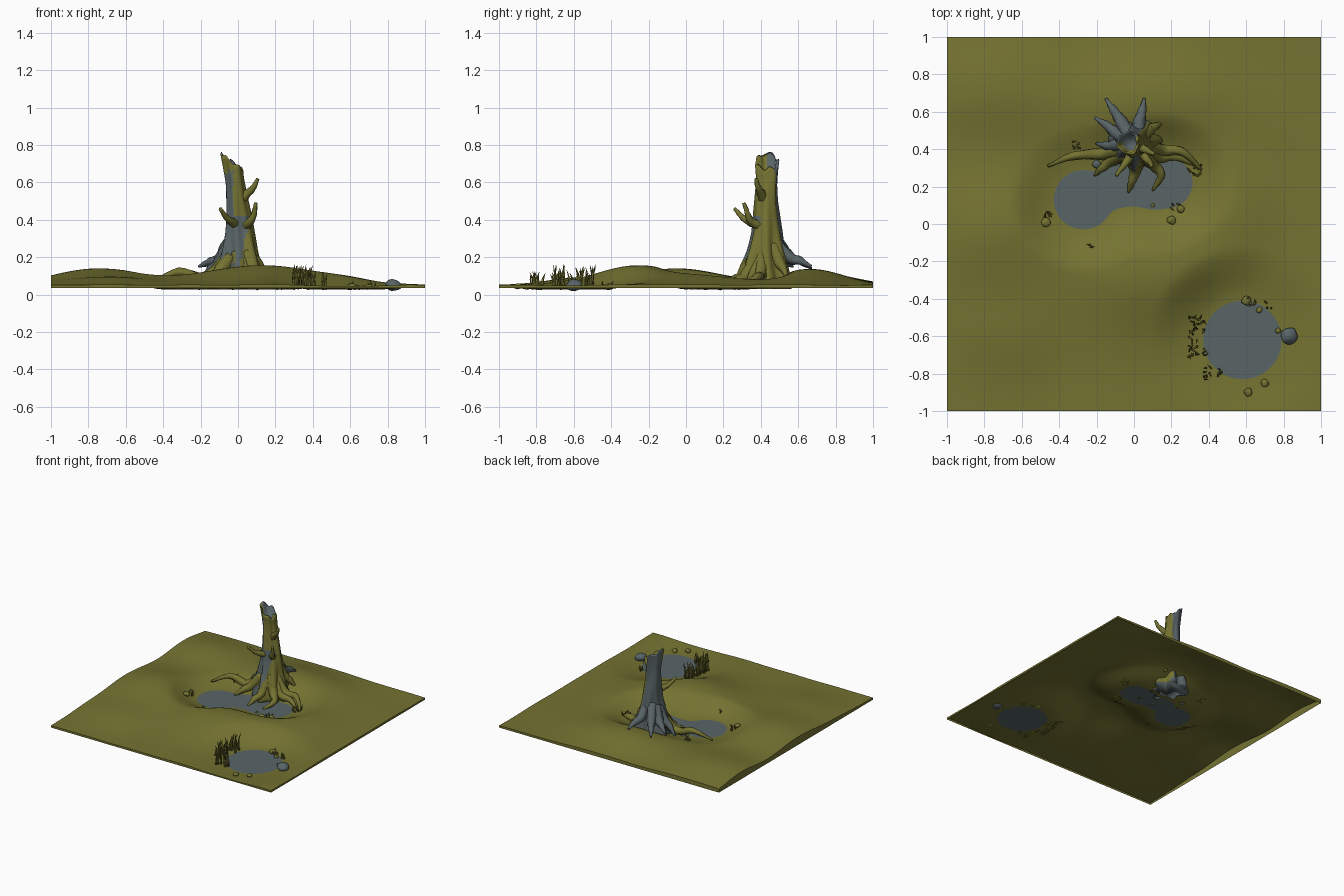
import bpy, bmesh, math, random
from mathutils import Vector, noise

if "Cube" in bpy.data.objects:
    bpy.data.objects.remove(bpy.data.objects["Cube"])

random.seed(4)
WATER = 0.031


def material(name, rgb):
    m = bpy.data.materials.new(name)
    m.diffuse_color = (*rgb, 1)
    m.use_nodes = True
    m.node_tree.nodes["Principled BSDF"].inputs["Base Color"].default_value = m.diffuse_color
    return m


OLIVE = material("moss_olive", (0.176, 0.170, 0.031))
SLATE = material("slate_blue", (0.100, 0.128, 0.134))


def finish(bm, name, rule=None, smooth=True, recalc=True):
    """Turn a bmesh into an object; rule(face) gives the material index."""
    if recalc:
        bmesh.ops.recalc_face_normals(bm, faces=bm.faces[:])
    for f in bm.faces:
        f.smooth = smooth
        f.material_index = rule(f) if rule else 0
    me = bpy.data.meshes.new(name)
    bm.to_mesh(me)
    bm.free()
    me.materials.append(OLIVE)
    me.materials.append(SLATE)
    ob = bpy.data.objects.new(name, me)
    bpy.context.collection.objects.link(ob)
    return ob


def step(a, b, t):
    t = min(1, max(0, (t - a) / (b - a)))
    return t * t * (3 - 2 * t)


# Ponds as signed distances
def blend(a, b, k=0.06):
    h = max(k - abs(a - b), 0) / k
    return min(a, b) - h * h * k / 4


def circle(x, y, cx, cy, r):
    return math.hypot(x - cx, y - cy) - r


def pond_back(x, y):
    d = blend(circle(x, y, -0.27, 0.13, 0.155), circle(x, y, -0.08, 0.21, 0.12))
    d = blend(d, circle(x, y, 0.08, 0.21, 0.125))
    return blend(d, circle(x, y, 0.18, 0.22, 0.13))


def pond_front(x, y):
    return circle(x, y, 0.58, -0.62, 0.207)


# Rolling ground height
HILLS = [(0.12, -0.25, 0.44, 0.32, 0.105), (-0.75, -0.06, 0.34, 0.34, 0.088),
         (-0.78, 0.70, 0.36, 0.28, 0.062), (0.08, 0.66, 0.42, 0.25, 0.085),
         (0.52, 0.12, 0.22, 0.30, 0.040), (-0.70, -0.60, 0.28, 0.22, 0.032)]


def ground(x, y):
    z = 0.052
    for cx, cy, sx, sy, h in HILLS:
        z += h * math.exp(-((x - cx) / sx) ** 2 - ((y - cy) / sy) ** 2)
    z += 0.005 * noise.noise(Vector((x * 3, y * 3, 1)))
    k = step(-0.03, 0.24, pond_back(x, y)) * step(-0.03, 0.30, pond_front(x, y))
    return 0.028 + (z - 0.028) * k


# Ground sheet with open ponds and a thin skirt round the edge
bm = bmesh.new()
bmesh.ops.create_grid(bm, x_segments=140, y_segments=140, size=1)
gone = [f for f in bm.faces
        if min(pond_back(*f.calc_center_median().xy), pond_front(*f.calc_center_median().xy)) < -0.02]
for v in bm.verts:
    v.co.z = ground(v.co.x, v.co.y)
rim = [e for e in bm.edges if e.is_boundary]
ext = bmesh.ops.extrude_edge_only(bm, edges=rim)["geom"]
for v in ext:
    if isinstance(v, bmesh.types.BMVert):
        v.co.z = 0.036
bmesh.ops.delete(bm, geom=gone, context="FACES")
ob = finish(bm, "ground", recalc=False)
bpy.context.view_layer.objects.active = ob
ob.select_set(True)
bpy.ops.object.shade_smooth_by_angle(angle=math.radians(50))


# Flat water sheets, edge found by walking out from the middle
def water(name, sdf, cx, cy):
    bm = bmesh.new()
    ring = []
    for i in range(96):
        a = i * math.tau / 96
        r = 0.0
        while sdf(cx + r * math.cos(a), cy + r * math.sin(a)) < 0.003:
            r += 0.002
        ring.append(bm.verts.new((cx + r * math.cos(a), cy + r * math.sin(a), WATER)))
    mid = bm.verts.new((cx, cy, WATER))
    for a, b in zip(ring, ring[1:] + ring[:1]):
        bm.faces.new((mid, a, b))
    finish(bm, name, lambda f: 1, recalc=False)


water("back_pond", pond_back, -0.1, 0.2)
water("front_pond", pond_front, 0.58, -0.62)


# Skin a list of vertex rings
def skin(bm, rings, cap_start=True, cap_end=True):
    loops = [[bm.verts.new(p) for p in r] for r in rings]
    n = len(loops[0])
    for a, b in zip(loops, loops[1:]):
        for i in range(n):
            j = (i + 1) % n
            bm.faces.new((a[i], a[j], b[j], b[i]))
    if cap_start:
        bm.faces.new(loops[0][::-1])
    if cap_end:
        bm.faces.new(loops[-1])


def tube(bm, pts, radii, sides=10, steps=6):
    """Tapered tube along a smooth path."""
    P = [Vector(p) for p in pts]
    P = [2 * P[0] - P[1]] + P + [2 * P[-1] - P[-2]]
    path = []
    for i in range(1, len(P) - 2):
        a, b, c, d = P[i - 1:i + 3]
        for s in range(steps + (i == len(P) - 3)):
            t = s / steps
            p = 0.5 * (2 * b + (c - a) * t + (2 * a - 5 * b + 4 * c - d) * t * t
                       + (3 * b - a - 3 * c + d) * t ** 3)
            path.append((p, radii[i - 1] + (radii[min(i, len(radii) - 1)] - radii[i - 1]) * t))
    rings = []
    for i, (p, r) in enumerate(path):
        d = (path[min(i + 1, len(path) - 1)][0] - path[max(i - 1, 0)][0]).normalized()
        u = d.cross(Vector((0.31, 0.2, 0.93))).normalized()
        w = d.cross(u)
        rings.append([p + r * (1 + 0.12 * math.sin(3 * k + i)) * (u * math.cos(k * math.tau / sides)
                      + w * math.sin(k * math.tau / sides)) for k in range(sides)])
    skin(bm, rings)


# Trunk: fluted, flared at the base, with a slanted broken hollow top
PROFILE = [(0.03, 0.010, 0.42, 0.130), (0.10, 0.010, 0.42, 0.122), (0.16, 0.010, 0.42, 0.110),
           (0.24, 0.010, 0.425, 0.090), (0.33, 0.008, 0.43, 0.076), (0.42, 0.002, 0.43, 0.066),
           (0.50, -0.006, 0.43, 0.058), (0.58, -0.012, 0.432, 0.054), (0.65, -0.022, 0.433, 0.056),
           (0.71, -0.030, 0.433, 0.060)]


def trunk_ring(z, cx, cy, r, top, sides=40):
    ring = []
    for k in range(sides):
        a = k * math.tau / sides
        amp = 0.05 + 0.12 * (1 - step(0.1, 0.4, z))
        q = r * (1 + amp * math.sin(7 * a + z * 4) + 0.06 * math.sin(3 * a - z * 11))
        lift = top * (-0.75 * q * math.cos(a) + 0.010 * math.sin(5 * a))
        ring.append((cx + q * math.cos(a), cy + q * math.sin(a) * 1.05, z + lift))
    return ring


def shade(f):
    """Slate on the back left, reaching round the lower front; moss elsewhere."""
    c = f.calc_center_median()
    if c.z < 0.04:
        return 1
    if c.y < 0.43:
        if c.z > 0.66 or c.z < 0.13:
            return int(c.x < -0.06 and c.z < 0.6)
        return int(c.x < (0.02 + 0.2 * (c.z - 0.2) if c.z < 0.43 else -0.025))
    return int(-0.75 * (c.x + 0.01) + 0.66 * (c.y - 0.43) > 0.008)


rings = []
for p, q in zip(PROFILE, PROFILE[1:] + PROFILE[-1:]):
    for t in ((0, 1 / 3, 2 / 3) if p is not q else (0,)):
        m = [a + (b - a) * t for a, b in zip(p, q)]
        rings.append(trunk_ring(*m, step(0.5, 0.71, m[0])))
rings += [trunk_ring(0.705, -0.032, 0.433, 0.046, 0.9), trunk_ring(0.63, -0.022, 0.433, 0.036, 0.3)]
bm = bmesh.new()
skin(bm, rings)
finish(bm, "trunk", shade)

# Roots: shaded back roots, mossy side and front roots
BACK_ROOTS = [[(-0.02, 0.47, 0.30), (-0.07, 0.55, 0.20), (-0.11, 0.61, 0.18), (-0.15, 0.67, 0.14)],
              [(0.02, 0.47, 0.28), (0.03, 0.55, 0.20), (0.045, 0.61, 0.18), (0.055, 0.67, 0.15)],
              [(-0.04, 0.45, 0.28), (-0.10, 0.49, 0.19), (-0.15, 0.53, 0.175), (-0.21, 0.57, 0.15)],
              [(-0.04, 0.42, 0.26), (-0.10, 0.42, 0.17), (-0.15, 0.42, 0.13), (-0.20, 0.43, 0.07)]]
MOSS_ROOTS = [[(-0.05, 0.40, 0.20), (-0.17, 0.375, 0.09), (-0.32, 0.365, 0.120), (-0.46, 0.31, 0.06)],
              [(-0.04, 0.38, 0.20), (-0.12, 0.34, 0.10), (-0.17, 0.30, 0.07), (-0.21, 0.26, 0.03)],
              [(0.00, 0.37, 0.22), (0.01, 0.30, 0.10), (-0.01, 0.23, 0.065), (-0.03, 0.17, 0.03)],
              [(0.04, 0.38, 0.22), (0.10, 0.32, 0.10), (0.145, 0.26, 0.07), (0.10, 0.18, 0.03)],
              [(0.05, 0.41, 0.22), (0.15, 0.395, 0.10), (0.26, 0.385, 0.095), (0.36, 0.29, 0.045)],
              [(0.05, 0.40, 0.20), (0.13, 0.36, 0.09), (0.22, 0.36, 0.07), (0.31, 0.32, 0.04)],
              [(0.04, 0.46, 0.26), (0.08, 0.50, 0.17), (0.11, 0.52, 0.14), (0.15, 0.54, 0.09)]]
for name, paths, idx in (("back_roots", BACK_ROOTS, 1), ("moss_roots", MOSS_ROOTS, 0)):
    bm = bmesh.new()
    for p in paths:
        tube(bm, p, (0.040, 0.032, 0.022, 0.007))
    finish(bm, name, lambda f: idx)

# Broken branch stubs
bm = bmesh.new()
for path in ([(0.01, 0.42, 0.50), (0.055, 0.40, 0.545), (0.085, 0.385, 0.575), (0.105, 0.375, 0.62)],
             [(0.0, 0.41, 0.37), (-0.035, 0.34, 0.39), (-0.065, 0.30, 0.415), (-0.095, 0.26, 0.46)],
             [(0.03, 0.41, 0.36), (0.065, 0.35, 0.39), (0.085, 0.33, 0.43), (0.095, 0.31, 0.49)]):
    tube(bm, path, (0.030, 0.021, 0.015, 0.009))
finish(bm, "branch_stubs")

# Rocks round the ponds
for i, (x, y, r, idx) in enumerate([(0.83, -0.60, 0.044, 1), (0.60, -0.41, 0.025, 0), (0.67, -0.46, 0.016, 0),
                                    (0.70, -0.85, 0.021, 0), (0.61, -0.90, 0.022, 0), (0.77, -0.57, 0.015, 0),
                                    (-0.47, 0.01, 0.025, 0), (0.20, 0.02, 0.023, 0), (0.25, 0.08, 0.02, 0),
                                    (0.10, 0.10, 0.01, 0), (-0.20, 0.32, 0.022, 1)]):
    bm = bmesh.new()
    bmesh.ops.create_icosphere(bm, subdivisions=3, radius=r)
    z = max(ground(x, y), WATER) + r * 0.45
    for v in bm.verts:
        v.co *= 1 + 0.25 * noise.noise(v.co / r + Vector((i * 5, 0, 0)))
        v.co = Vector((v.co.x + x, v.co.y + y, v.co.z * 0.7 + z))
    finish(bm, f"rock_{i + 1}", lambda f: idx)

# Grass tufts: x, y, spread in x and y, blade count, tallest blade
bm = bmesh.new()
for x, y, sx, sy, n, tall in [(0.335, -0.60, 0.045, 0.12, 38, 0.13), (0.42, -0.80, 0.05, 0.04, 14, 0.10),
                              (0.67, -0.43, 0.07, 0.03, 7, 0.05), (-0.47, 0.05, 0.02, 0.02, 6, 0.06),
                              (-0.31, 0.42, 0.02, 0.02, 5, 0.05), (0.33, 0.29, 0.03, 0.03, 8, 0.05),
                              (0.21, 0.10, 0.02, 0.02, 3, 0.04), (-0.24, -0.12, 0.01, 0.01, 2, 0.03)]:
    for _ in range(n):
        p = Vector((x + random.uniform(-sx, sx), y + random.uniform(-sy, sy), 0))
        p.z = ground(p.x, p.y) - 0.003
        h = tall * random.uniform(0.45, 1)
        lean = Vector((random.uniform(-0.025, 0.025), random.uniform(-0.025, 0.025), 0))
        tube(bm, [p, p + lean * 0.3 + Vector((0, 0, h * 0.6)), p + lean + Vector((0, 0, h))],
             (0.006, 0.006, 0.001), sides=4, steps=2)
finish(bm, "grass_blades")
